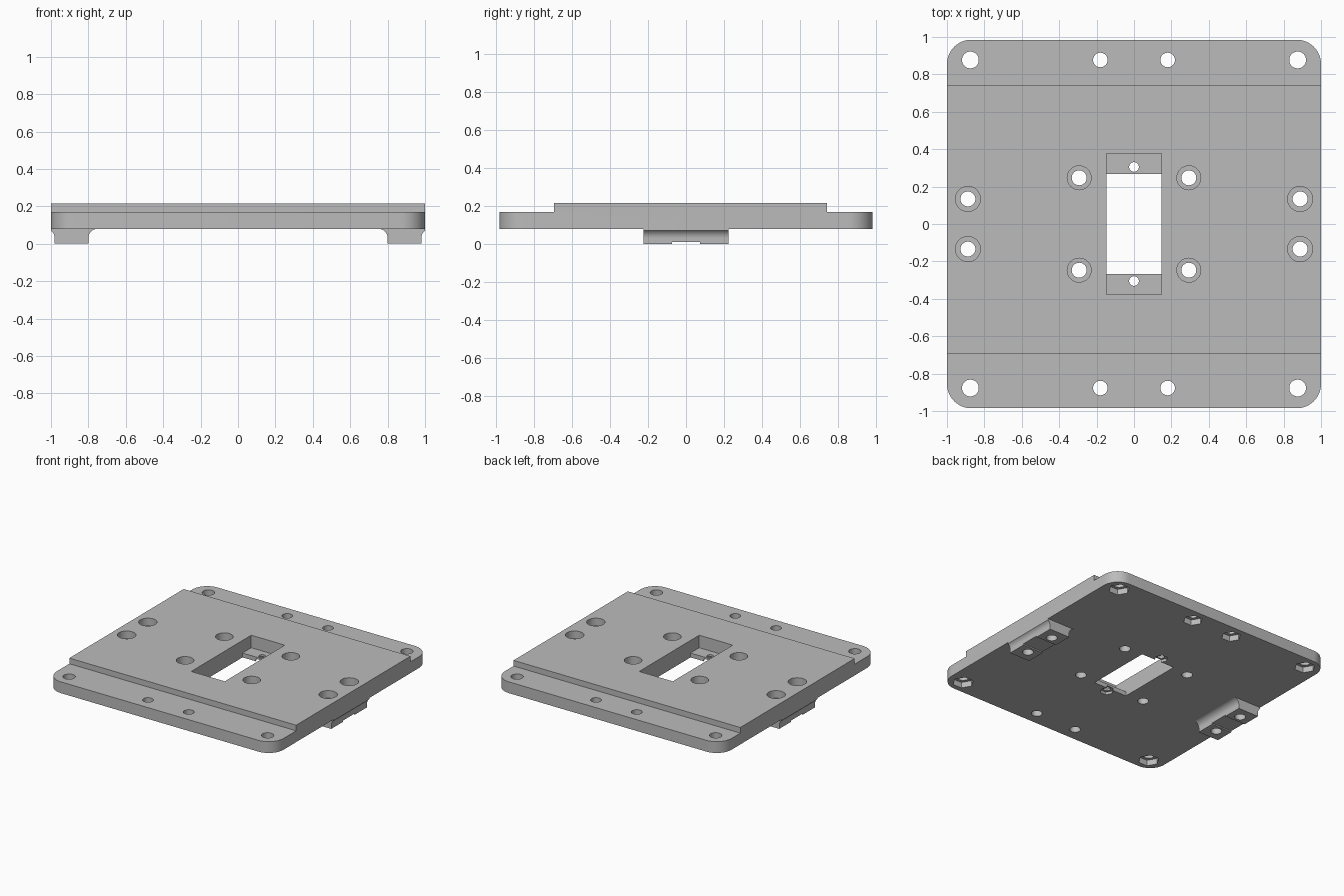
import bpy, bmesh
from math import cos, sin, pi, radians
from mathutils import Vector

if "Cube" in bpy.data.objects:
    bpy.data.objects.remove(bpy.data.objects["Cube"], do_unlink=True)

grey = bpy.data.materials.new("plain grey")
grey.use_nodes = True
grey.diffuse_color = (0.5, 0.5, 0.5, 1)
grey.node_tree.nodes["Principled BSDF"].inputs["Base Color"].default_value = (0.5, 0.5, 0.5, 1)


def extrude(name, points, direction, round_edges=None):
    """Solid made by sweeping a closed outline along a vector."""
    bm = bmesh.new()
    face = bm.faces.new([bm.verts.new(p) for p in points])
    swept = bmesh.ops.extrude_face_region(bm, geom=[face])["geom"]
    bmesh.ops.translate(bm, vec=Vector(direction),
                        verts=[v for v in swept if isinstance(v, bmesh.types.BMVert)])
    bmesh.ops.recalc_face_normals(bm, faces=bm.faces)
    if round_edges:
        edges, radius = [e for e in bm.edges if round_edges(e)], 0.13
        bmesh.ops.bevel(bm, geom=edges, offset=radius, segments=12,
                        profile=0.5, affect='EDGES')
    mesh = bpy.data.meshes.new(name)
    bm.to_mesh(mesh)
    bm.free()
    obj = bpy.data.objects.new(name, mesh)
    bpy.context.collection.objects.link(obj)
    mesh.materials.append(grey)
    return obj


def cut(target, cutter):
    """Subtract a cutter and throw it away."""
    mod = target.modifiers.new("cut", 'BOOLEAN')
    mod.operation, mod.solver, mod.object = 'DIFFERENCE', 'EXACT', cutter
    bpy.context.view_layer.objects.active = target
    bpy.ops.object.modifier_apply(modifier=mod.name)
    bpy.data.objects.remove(cutter, do_unlink=True)


def drill(target, x, y, radius, low=-0.1, high=0.4, sides=32):
    ring = [(x + radius * cos(2 * pi * i / sides), y + radius * sin(2 * pi * i / sides), low)
            for i in range(sides)]
    cut(target, extrude("cutter", ring, (0, 0, high - low)))


def cut_box(target, x, y, low, high):
    corners = [(x[0], y[0], low), (x[1], y[0], low), (x[1], y[1], low), (x[0], y[1], low)]
    cut(target, extrude("cutter", corners, (0, 0, high - low)))


# Plate with a raised middle band and rounded corners
bottom, rim, top, depth = 0.08, 0.17, 0.215, 0.985
outline = [(-depth, bottom), (depth, bottom), (depth, rim), (0.744, rim),
           (0.744, top), (-0.696, top), (-0.696, rim), (-depth, rim)]
plate = extrude("mounting_plate", [(-1, y, z) for y, z in outline], (2, 0, 0),
                lambda e: all(abs(v.co.y) > 0.98 for v in e.verts)
                and abs(e.verts[0].co.z - e.verts[1].co.z) > 0.05)

# Central window with two screw ledges
cut_box(plate, (-0.148, 0.148), (-0.378, 0.378), 0.115, 0.4)
cut_box(plate, (-0.148, 0.148), (-0.268, 0.268), -0.1, 0.4)

for sy in (-1, 1):
    # Ledge holes with nut pockets below
    drill(plate, 0, sy * 0.305, 0.026)
    drill(plate, 0, sy * 0.305, 0.05, high=0.1, sides=6)
    for sx in (-1, 1):
        # Corner holes with nut pockets
        drill(plate, sx * 0.875, sy * 0.877, 0.045)
        drill(plate, sx * 0.875, sy * 0.877, 0.077, high=0.125, sides=6)
        # Edge holes, with nut pockets at the back only
        drill(plate, sx * 0.18, sy * 0.877, 0.039)
        if sy > 0:
            drill(plate, sx * 0.18, sy * 0.877, 0.071, high=0.125, sides=6)
        # Counterbored holes around the window and over the feet
        for x, y, head in ((0.293, 0.247, 0.064), (0.888, 0.134, 0.067)):
            drill(plate, sx * x, sy * y, 0.04)
            drill(plate, sx * x, sy * y, head, low=0.155)

# Feet with hollow fillets up to the plate
fillet = 0.05
arc = [radians(a) for a in range(0, 91, 10)]
inner = [(0.75 + fillet * cos(a), 0.03 + fillet * sin(a)) for a in arc]
outer = [(1.03 - fillet * cos(a), 0.03 + fillet * sin(a)) for a in arc]
outer = [p for p in outer if p[0] < 0.999] + [(1, 0.07), (1, bottom)]
section = [(0.80, 0)] + inner + outer[::-1] + [(0.98, 0)]
for name, side in (("left_foot", 1), ("right_foot", -1)):
    foot = extrude(name, [(side * x, -0.225, z) for x, z in section], (0, 0.45, 0))
    cut_box(foot, (-1.1, 1.1), (-0.075, 0.075), -0.1, 0.01)
    for sy in (-1, 1):
        drill(foot, side * 0.888, sy * 0.134, 0.04)

# Smooth the round walls and keep the edges crisp
for obj in [o for o in bpy.data.objects if o.name in ("mounting_plate", "left_foot", "right_foot")]:
    bpy.ops.object.select_all(action='DESELECT')
    obj.select_set(True)
    bpy.context.view_layer.objects.active = obj
    bpy.ops.object.shade_smooth_by_angle(angle=radians(30))
